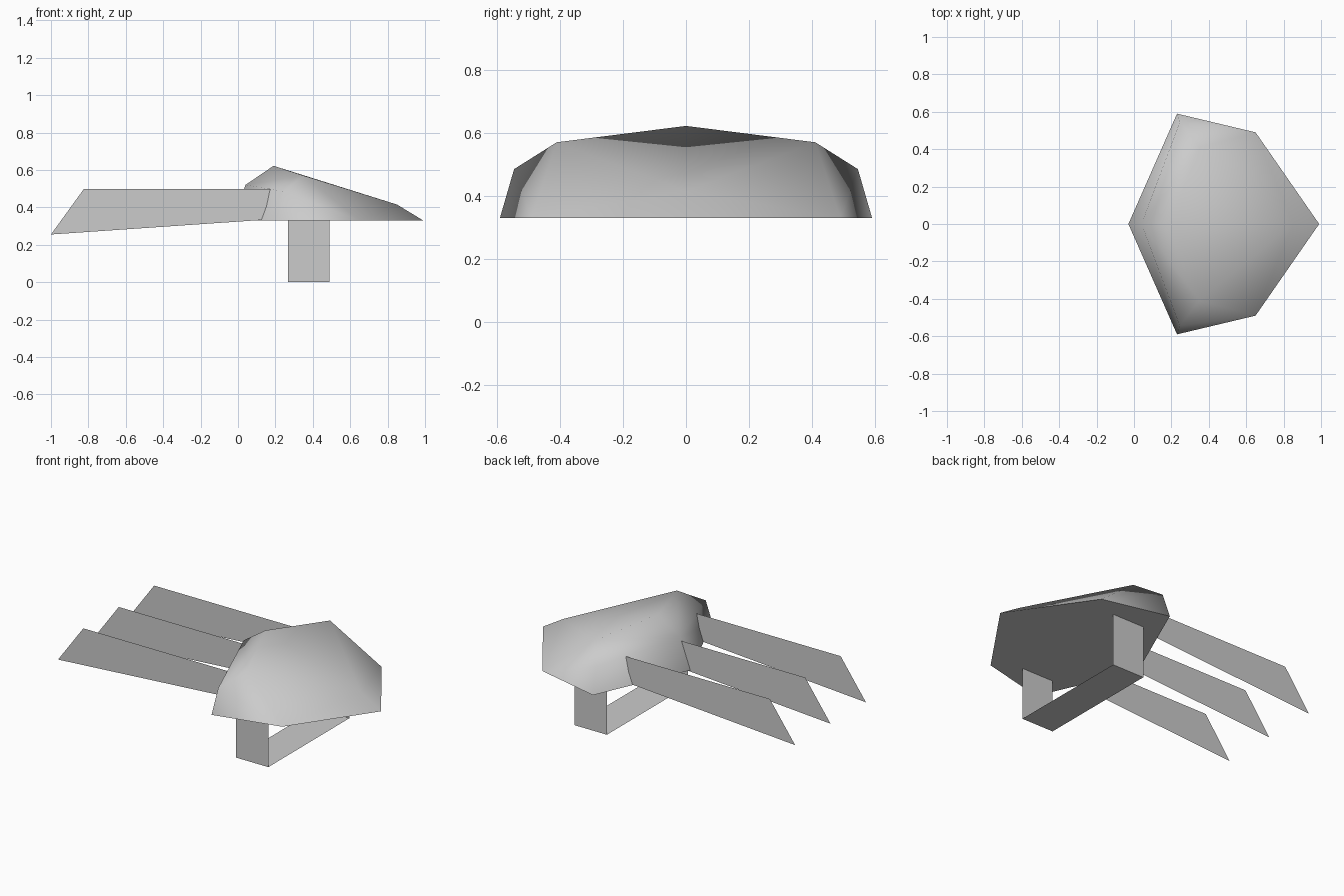
import bpy

cube = bpy.data.objects.get("Cube")
if cube:
    bpy.data.objects.remove(cube, do_unlink=True)

grey = bpy.data.materials.new("light_grey")
grey.use_nodes = True
colour = (0.6, 0.6, 0.6, 1)
grey.diffuse_color = colour
grey.node_tree.nodes["Principled BSDF"].inputs["Base Color"].default_value = colour


def add_part(name, verts, faces, smooth=False):
    mesh = bpy.data.meshes.new(name)
    mesh.from_pydata(verts, [], faces)
    mesh.materials.append(grey)
    for p in mesh.polygons:
        p.use_smooth = smooth
    obj = bpy.data.objects.new(name, mesh)
    bpy.context.collection.objects.link(obj)
    return obj


# Hand guard shell: the +y half, mirrored across y = 0
BASE = 0.33
half = {
    "tail": (-0.03, 0, BASE), "tail_top": (0.04, 0, 0.52),
    "peak": (0.19, 0, 0.622), "brow": (0.85, 0, 0.415),
    "nose": (0.99, 0, BASE), "corner": (0.23, 0.59, BASE),
    "corner_top": (0.245, 0.545, 0.485), "shoulder": (0.35, 0.41, 0.57),
    "cheek": (0.65, 0.49, BASE),
}
keys = list(half)
panels = [
    ("tail", "tail_top", "corner"), ("tail_top", "corner_top", "corner"),
    ("tail_top", "peak", "shoulder"), ("tail_top", "shoulder", "corner_top"),
    ("corner_top", "shoulder", "cheek"), ("corner_top", "cheek", "corner"),
    ("peak", "brow", "shoulder"), ("shoulder", "brow", "cheek"),
    ("brow", "nose", "cheek"),
]
shell = add_part("guard_shell", list(half.values()),
                 [[keys.index(k) for k in p] for p in panels], smooth=True)
mirror = shell.modifiers.new("Mirror", "MIRROR")
mirror.use_axis = (False, True, False)
mirror.merge_threshold = 0.001

# Flat underside of the guard
outline = [(-0.03, 0), (0.23, 0.59), (0.65, 0.49), (0.99, 0), (0.65, -0.49), (0.23, -0.59)]
add_part("guard_underside", [(x, y, BASE) for x, y in outline], [range(6)])

# Three thin blades rooted inside the guard
blade = [(-1.0, 0.255), (0.12, 0.332), (0.25, 0.338), (0.25, 0.497), (-0.825, 0.497)]
for name, y in (("front_blade", -0.35), ("middle_blade", 0), ("back_blade", 0.35)):
    add_part(name, [(x, y, z) for x, z in blade], [range(5)])

# Hand strap: a thin U-shaped band under the guard
path = [(-0.4, BASE), (-0.4, 0), (0.4, 0), (0.4, BASE)]
strap = [(x, y, z) for y, z in path for x in (0.267, 0.49)]
add_part("hand_strap", strap, [(i, i + 2, i + 3, i + 1) for i in (0, 2, 4)])
for p in bpy.data.objects["hand_strap"].data.polygons:
    # Point the band outward
    c = p.center - bpy.data.objects["hand_strap"].location
    c.x, c.z = 0, c.z - 0.17
    if p.normal.dot(c) < 0:
        p.flip()

# The shell and underside face outward
for name, away in (("guard_shell", (0.35, 0, 0.35)), ("guard_underside", (0.35, 0, 0.4))):
    for p in bpy.data.objects[name].data.polygons:
        if sum(n * (c - a) for n, c, a in zip(p.normal, p.center, away)) < 0:
            p.flip()
